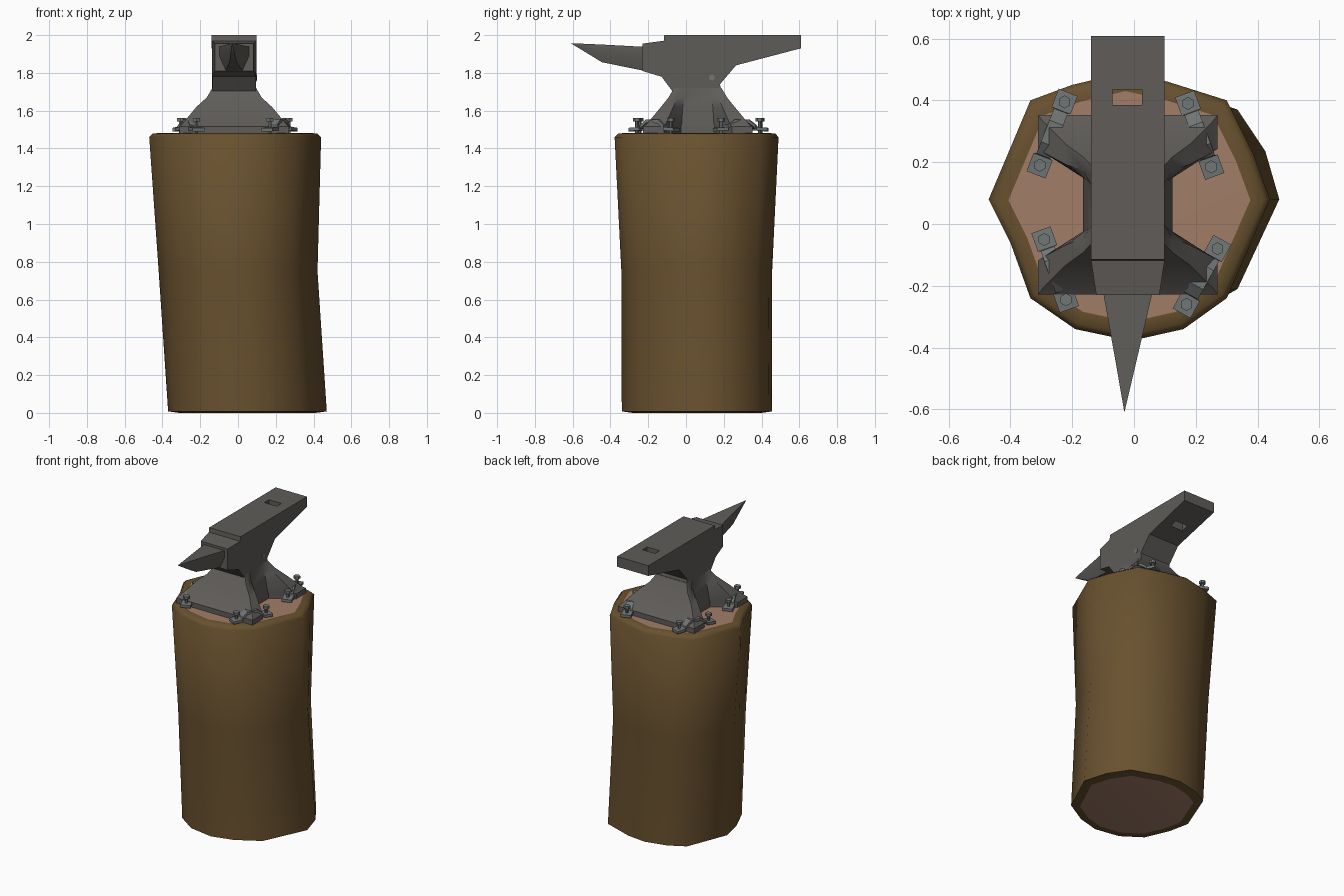
import bpy, bmesh, math
from mathutils import Vector, Matrix

if "Cube" in bpy.data.objects:
    bpy.data.objects.remove(bpy.data.objects["Cube"])


def material(name, rgb):
    m = bpy.data.materials.new(name)
    m.diffuse_color = (*rgb, 1)
    m.use_nodes = True
    m.node_tree.nodes["Principled BSDF"].inputs["Base Color"].default_value = m.diffuse_color
    return m


BARK = material("bark brown", (0.140, 0.082, 0.028))
WOOD = material("cut wood", (0.36, 0.205, 0.135))
IRON = material("dark iron", (0.115, 0.108, 0.100))
STEEL = material("clamp steel", (0.165, 0.180, 0.178))


def finish(bm, name, mats, smooth=None):
    """Turn a bmesh into an object, optionally smooth below an angle."""
    bmesh.ops.recalc_face_normals(bm, faces=bm.faces)
    if smooth:
        for f in bm.faces:
            f.smooth = True
        for e in bm.edges:
            e.smooth = e.calc_face_angle(0) < math.radians(smooth)
    me = bpy.data.meshes.new(name)
    bm.to_mesh(me)
    bm.free()
    for m in mats:
        me.materials.append(m)
    ob = bpy.data.objects.new(name, me)
    bpy.context.collection.objects.link(ob)
    return ob


def loft(rings, bm=None):
    """Skin a list of equal-length point rings and cap both ends."""
    bm = bm or bmesh.new()
    vr = [[bm.verts.new(p) for p in r] for r in rings]
    n = len(vr[0])
    for a, b in zip(vr, vr[1:]):
        for i in range(n):
            bm.faces.new((a[i], a[(i + 1) % n], b[(i + 1) % n], b[i]))
    bm.faces.new(vr[0])
    bm.faces.new(vr[-1])
    return bm


# Stump: crooked log, bark outside, cut wood on both ends
top = [(-.47, .08), (-.335, .40), (-.2, .45), (-.03, .49), (.11, .46), (.30, .40), (.385, .23),
       (.44, .08), (.30, -.24), (.16, -.34), (-.01, -.378), (-.19, -.34), (-.335, -.24), (-.4, -.06)]
bot = [(-.37, .08), (-.26, .36), (-.15, .42), (0, .455), (.13, .44), (.335, .37), (.425, .235),
       (.47, .08), (.335, -.21), (.18, -.30), (.03, -.34), (-.14, -.31), (-.27, -.22), (-.34, -.06)]


def ring(pts, z, s=1.0, c=(-.015, .06)):
    return [(c[0] + (x - c[0]) * s, c[1] + (y - c[1]) * s, z) for x, y in pts]


mid = []
for (a, b), (c, d) in zip(top, bot):
    x, y = (a + c) / 2, (b + d) / 2
    mid.append((x * (.925 if x > 0 else 1), .06 + (y - .06) * .96))
bm = loft([ring(bot, 0, .86, (.05, .06)), ring(bot, 0.008), ring(mid, .75), ring(top, 1.46),
           ring(top, 1.48, .955), ring(top, 1.481, .86)])
for f in bm.faces:
    f.material_index = 1 if len(f.verts) > 4 else 0
finish(bm, "stump", [BARK, WOOD], 50)

# Anvil foot: four-legged section lofted from base to waist
CX, CY = -.02, .0625


def foot_ring(z, X, Y, Yc, Xn, Yn):
    q = [(Xn, Yn), (X, Yc), (X, Y)]
    pts = q + [(-x, y) for x, y in reversed(q)]
    pts += [(-x, -y) for x, y in q] + [(x, -y) for x, y in reversed(q)]
    return [(CX + x, CY + y, z) for x, y in pts]


finish(loft([foot_ring(*r) for r in (
    (1.475, .29, .29, .18, .145, .09),
    (1.515, .29, .29, .18, .145, .09),
    (1.53, .275, .27, .17, .142, .085),
    (1.62, .20, .195, .13, .13, .08),
    (1.67, .145, .155, .11, .12, .07),
    (1.72, .116, .125, .10, .116, .06))]), "anvil_foot", [IRON], 30)

# Anvil body: side profile extruded across x, narrowed at the front step
profile = [(.608, 2.0), (-.115, 2.0), (-.118, 1.97), (-.23, 1.955), (-.23, 1.81), (-.13, 1.78),
           (-.07, 1.70), (-.085, 1.685), (.192, 1.685), (.18, 1.74), (.265, 1.84), (.608, 1.93)]


def half(y, z):
    return .102 if y < -.2 else (.119 if z > 1.9 else .116)


body = finish(loft([[(CX + s * half(y, z), y, z) for y, z in profile] for s in (-1, 1)]),
              "anvil_body", [IRON])


def box(bm, center, size):
    mat = Matrix.Translation(center) @ Matrix.Diagonal((*size, 1))
    bmesh.ops.create_cube(bm, size=1, matrix=mat)


# Square tool hole through the heel
bm = bmesh.new()
box(bm, (-.022, .41, 1.9), (.095, .05, .4))
cutter = finish(bm, "hole_cutter", [IRON])
cutter.hide_render = True
mod = body.modifiers.new("tool_hole", 'BOOLEAN')
mod.operation, mod.solver, mod.object = 'DIFFERENCE', 'EXACT', cutter
dg = bpy.context.evaluated_depsgraph_get()
cut = bpy.data.meshes.new_from_object(body.evaluated_get(dg))
body.modifiers.clear()
body.data = cut
bpy.data.objects.remove(cutter)

# Horn: flat-topped cone bending up to a point
section = [(-.08, .07), (.08, .07), (.08, .02), (.045, -.06), (-.045, -.06), (-.08, .02)]
finish(loft([[(cx + x * s, y, zt - (.07 - z) * sz) for x, z in section] for y, cx, zt, s, sz in (
    (-.22, -.02, 1.938, 1, .98),
    (-.445, -.026, 1.950, .42, .72),
    (-.606, -.031, 1.957, .01, .02))]), "horn", [IRON], 60)


# Clamps: arched strap over each foot with a bolt at both ends
def clamp(name, a, b):
    a, b = Vector((*a, 0)), Vector((*b, 0))
    u = (b - a).normalized()
    side = Vector((-u.y, u.x, 0))
    L = (b - a).length
    path = [(-.033, 1.50, .033), (.03, 1.505, .033), (.032, 1.515, .024), (L * .33, 1.545, .024),
            (L * .67, 1.545, .024), (L - .032, 1.515, .024), (L - .03, 1.505, .033),
            (L + .033, 1.50, .033)]
    rings = []
    for t, z, w in path:
        p = a + u * t
        rings.append([p + side * (w * s) + Vector((0, 0, z + h))
                      for s, h in ((-1, -.009), (1, -.009), (1, .009), (-1, .009))])
    bm = loft(rings)
    for p in (a, b):
        for r, z0, z1 in ((.009, 1.475, 1.55), (.021, 1.542, 1.56)):
            bmesh.ops.create_cone(bm, cap_ends=True, segments=6, radius1=r, radius2=r,
                                  depth=z1 - z0,
                                  matrix=Matrix.Translation((p.x, p.y, (z0 + z1) / 2)))
    finish(bm, name, [STEEL])


clamp("clamp_back_left", (-.225, .395), (-.305, .19))
clamp("clamp_back_right", (.175, .39), (.25, .185))
clamp("clamp_front_left", (-.29, -.05), (-.22, -.245))
clamp("clamp_front_right", (.27, -.08), (.17, -.26))

# Small stud on the right side of the waist
bm = bmesh.new()
rot = Matrix.Translation((CX + .116, .137, 1.775)) @ Matrix.Rotation(math.pi / 2, 4, 'Y')
bmesh.ops.create_cone(bm, cap_ends=True, segments=8, radius1=.016, radius2=.016, depth=.008, matrix=rot)
finish(bm, "waist_stud", [STEEL])
